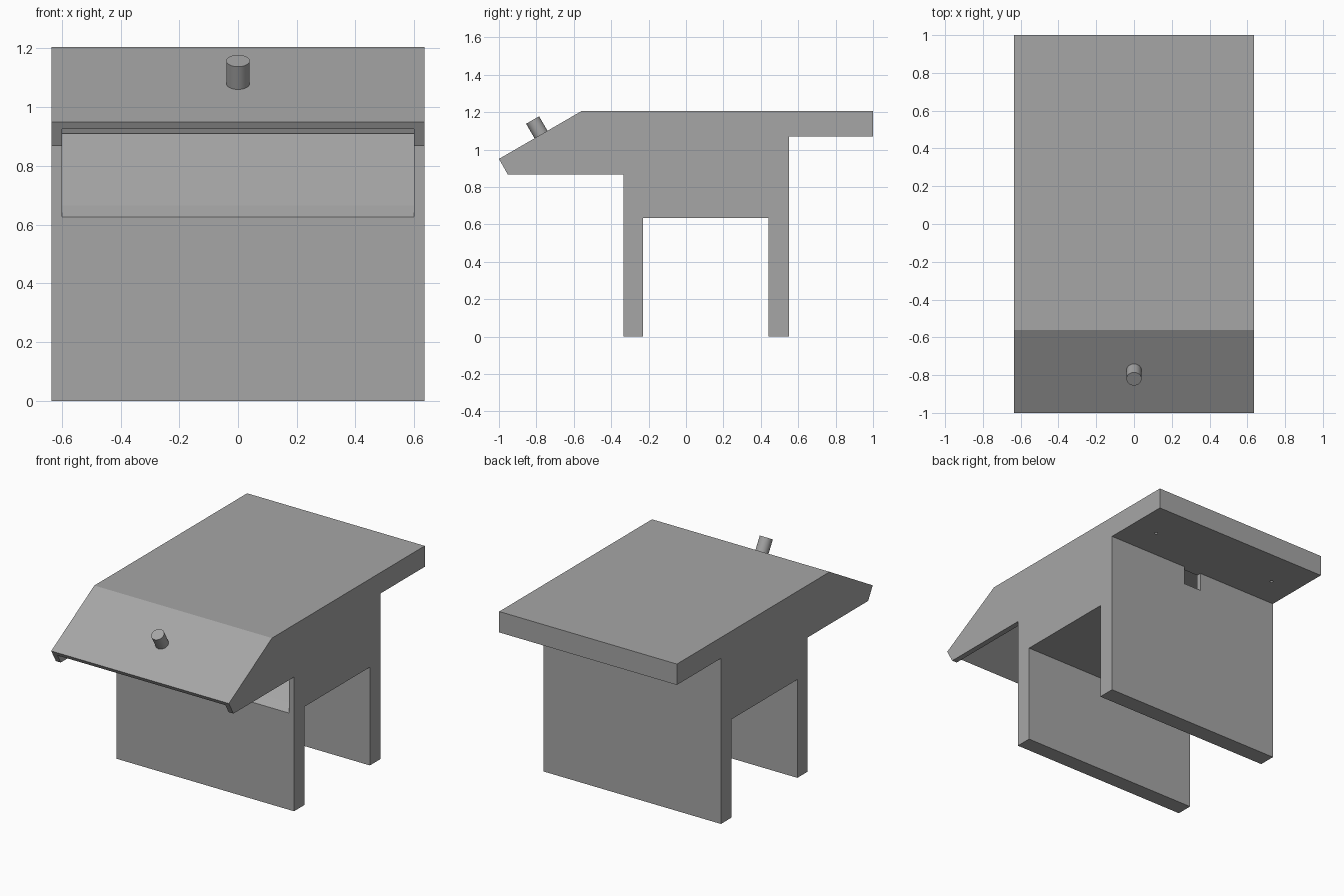
import bpy, bmesh, math
from mathutils import Matrix, Vector

if "Cube" in bpy.data.objects:
    bpy.data.objects.remove(bpy.data.objects["Cube"])

grey = bpy.data.materials.new("grey plastic")
grey.diffuse_color = (0.38, 0.38, 0.38, 1)
grey.use_nodes = True
grey.node_tree.nodes["Principled BSDF"].inputs["Base Color"].default_value = grey.diffuse_color


def make(name, bm):
    bmesh.ops.recalc_face_normals(bm, faces=bm.faces)
    me = bpy.data.meshes.new(name)
    bm.to_mesh(me)
    bm.free()
    me.materials.append(grey)
    ob = bpy.data.objects.new(name, me)
    bpy.context.collection.objects.link(ob)
    return ob


def extrude_profile(name, pts, half):
    """Side profile (y, z) extruded along x from -half to half."""
    bm = bmesh.new()
    face = bm.faces.new([bm.verts.new((-half, y, z)) for y, z in pts])
    ext = bmesh.ops.extrude_face_region(bm, geom=[face])
    verts = [v for v in ext["geom"] if isinstance(v, bmesh.types.BMVert)]
    bmesh.ops.translate(bm, verts=verts, vec=(2 * half, 0, 0))
    return make(name, bm)


def cylinder(name, base, axis, r, length, n):
    bm = bmesh.new()
    rot = Vector((0, 0, 1)).rotation_difference(axis).to_matrix().to_4x4()
    mat = Matrix.Translation(base + axis * length / 2) @ rot
    bmesh.ops.create_cone(bm, cap_ends=True, segments=n, radius1=r,
                          radius2=r, depth=length, matrix=mat)
    return make(name, bm)


def cut(ob, cutter):
    cutter.hide_render = True
    mod = ob.modifiers.new("cut", 'BOOLEAN')
    mod.object = cutter
    mod.operation = 'DIFFERENCE'
    mod.solver = 'EXACT'
    bpy.context.view_layer.objects.active = ob
    bpy.ops.object.modifier_apply(modifier=mod.name)
    bpy.data.objects.remove(cutter)


# Body: sloped front, flat top, rear overhang and two wall legs
body = extrude_profile("body", [
    (-1, 0.95), (-0.56, 1.205), (1, 1.205), (1, 1.07), (0.55, 1.07),
    (0.55, 0), (0.44, 0), (0.44, 0.635), (-0.23, 0.635), (-0.23, 0),
    (-0.335, 0), (-0.335, 0.867), (-0.953, 0.867)], 0.635)

# Hollow inside, open below the front slope, with a ramped floor
cut(body, extrude_profile("cavity_cutter", [
    (-1.05, 0.888), (-0.55, 1.177), (0.52, 1.177), (0.52, 0.95),
    (-0.04, 0.91), (-0.285, 0.665), (-0.345, 0.617), (-0.345, 0.8),
    (-1.05, 0.8)], 0.6))

# Cable slot through the back wall
cut(body, extrude_profile("slot_cutter", [
    (0.48, 0.952), (0.6, 0.952), (0.6, 1.07), (0.48, 1.07)], 0.062))

# Small screw holes under the rear overhang
for side in (-1, 1):
    cut(body, cylinder("hole_cutter", Vector((side * 0.455, 0.75, 1.0)),
                       Vector((0, 0, 1)), 0.01, 0.13, 16))

# Knob standing square to the front slope
axis = Vector((0, -0.255, 0.44)).normalized()
knob = cylinder("knob", Vector((0, -0.775, 1.08)) - axis * 0.015, axis,
                0.04, 0.105, 32)
bpy.ops.object.select_all(action='DESELECT')
knob.select_set(True)
bpy.context.view_layer.objects.active = knob
bpy.ops.object.shade_smooth_by_angle(angle=math.radians(35))
